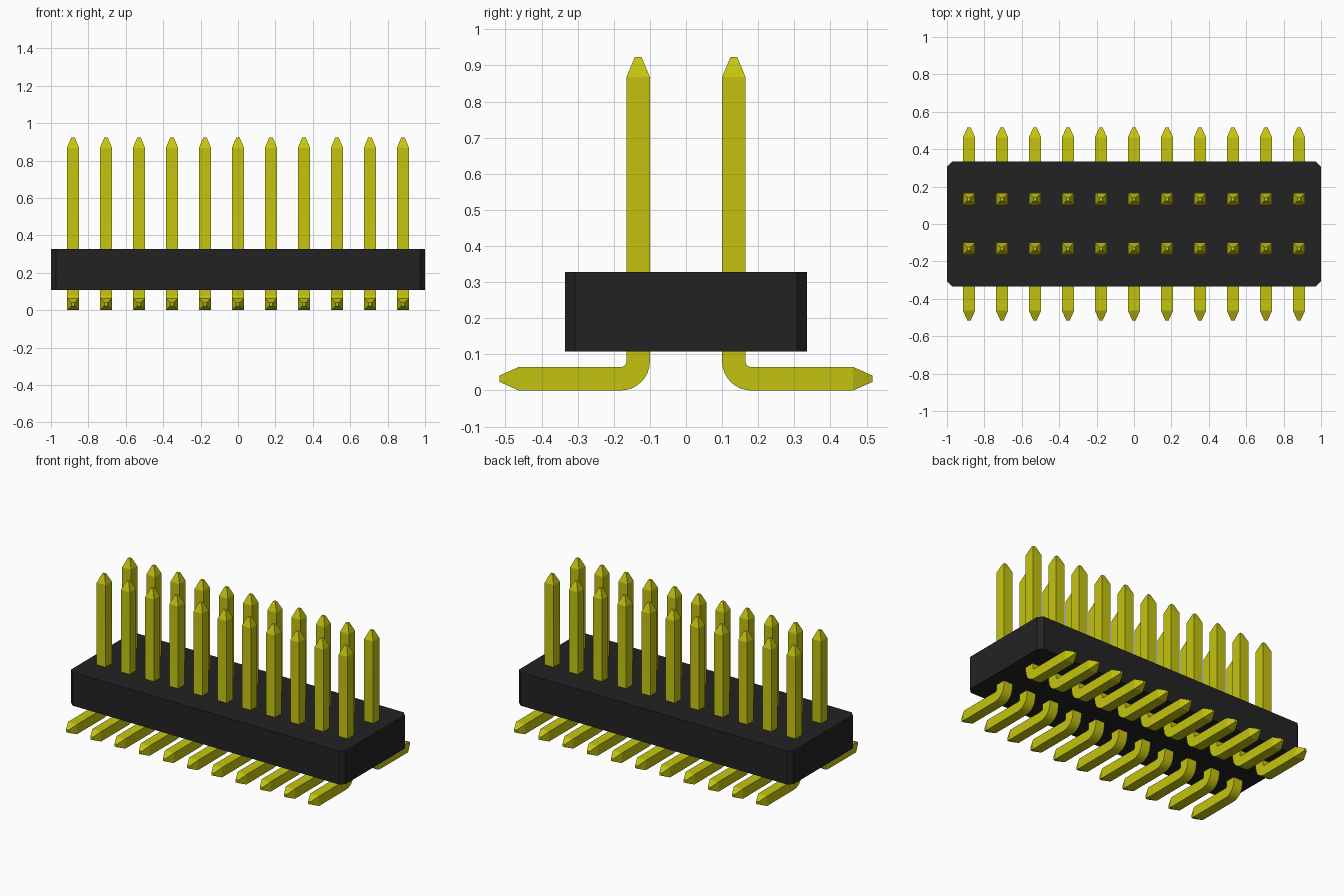
import bpy, bmesh, math
from mathutils import Vector

cube = bpy.data.objects.get("Cube")
if cube:
    bpy.data.objects.remove(cube, do_unlink=True)


def material(name, rgb):
    mat = bpy.data.materials.new(name)
    mat.use_nodes = True
    mat.diffuse_color = (*rgb, 1)
    mat.node_tree.nodes["Principled BSDF"].inputs["Base Color"].default_value = (*rgb, 1)
    return mat


def add_object(name, mesh):
    obj = bpy.data.objects.new(name, mesh)
    bpy.context.collection.objects.link(obj)
    return obj


black = material("black plastic", (0.0165, 0.0165, 0.0165))
yellow = material("yellow metal", (0.55, 0.55, 0.005))

# Housing: a block with chamfered upright corners
W, D, Z0, Z1, CH = 1.0, 0.335, 0.108, 0.328, 0.028
bm = bmesh.new()
bmesh.ops.create_cube(bm, size=1)
for v in bm.verts:
    v.co = (v.co.x * 2 * W, v.co.y * 2 * D, Z1 if v.co.z > 0 else Z0)
upright = [e for e in bm.edges if abs(e.verts[0].co.z - e.verts[1].co.z) > 0.1]
bmesh.ops.bevel(bm, geom=upright, offset=CH, segments=1, affect='EDGES')
mesh = bpy.data.meshes.new("housing")
bm.to_mesh(mesh)
bm.free()
mesh.materials.append(black)
add_object("housing", mesh)

# Pin: a square section swept from the pointed top, round the bend, to the pointed foot
HALF, TIP = 0.0325, 0.009        # half widths of the shaft and of the blunt points
ROW_Y = 0.1325                   # distance of the upright shafts from the centre
BEND_R, STEPS = 0.048, 8         # centreline radius of the bend
cy, cz = ROW_Y + BEND_R, HALF + BEND_R

# Each station: y, z, angle of the section, half width
stations = [(ROW_Y, 0.924, 0, TIP), (ROW_Y, 0.868, 0, HALF)]
for i in range(STEPS + 1):
    a = math.pi / 2 * i / STEPS
    stations.append((cy - BEND_R * math.cos(a), cz - BEND_R * math.sin(a), a, HALF))
stations += [(0.463, HALF, math.pi / 2, HALF), (0.516, HALF, math.pi / 2, TIP)]

bm = bmesh.new()
rings = []
for y, z, a, h in stations:
    across = Vector((0, math.cos(a), math.sin(a)))
    rings.append([bm.verts.new(Vector((sx * h, y, z)) + across * sy * h)
                  for sx, sy in ((-1, -1), (1, -1), (1, 1), (-1, 1))])
for r, s in zip(rings, rings[1:]):
    for k in range(4):
        n = (k + 1) % 4
        bm.faces.new((r[k], r[n], s[n], s[k]))
bm.faces.new(rings[0])
bm.faces.new(rings[-1])
bmesh.ops.recalc_face_normals(bm, faces=bm.faces)
pin_mesh = bpy.data.meshes.new("pin")
bm.to_mesh(pin_mesh)
bm.free()
pin_mesh.materials.append(yellow)

# Two rows of pins, the front row turned round to face forwards
COUNT, PITCH = 11, 0.1764
pins = []
for row, turn in (("back", 0), ("front", math.pi)):
    for i in range(COUNT):
        pin = add_object(f"{row}_pin_{i + 1}", pin_mesh)
        pin.location.x = (i - (COUNT - 1) / 2) * PITCH
        pin.rotation_euler.z = turn
        pins.append(pin)

# Smooth only the gentle steps of the bend
bpy.ops.object.select_all(action='DESELECT')
pins[0].select_set(True)
bpy.context.view_layer.objects.active = pins[0]
bpy.ops.object.shade_smooth_by_angle(angle=math.radians(16))
